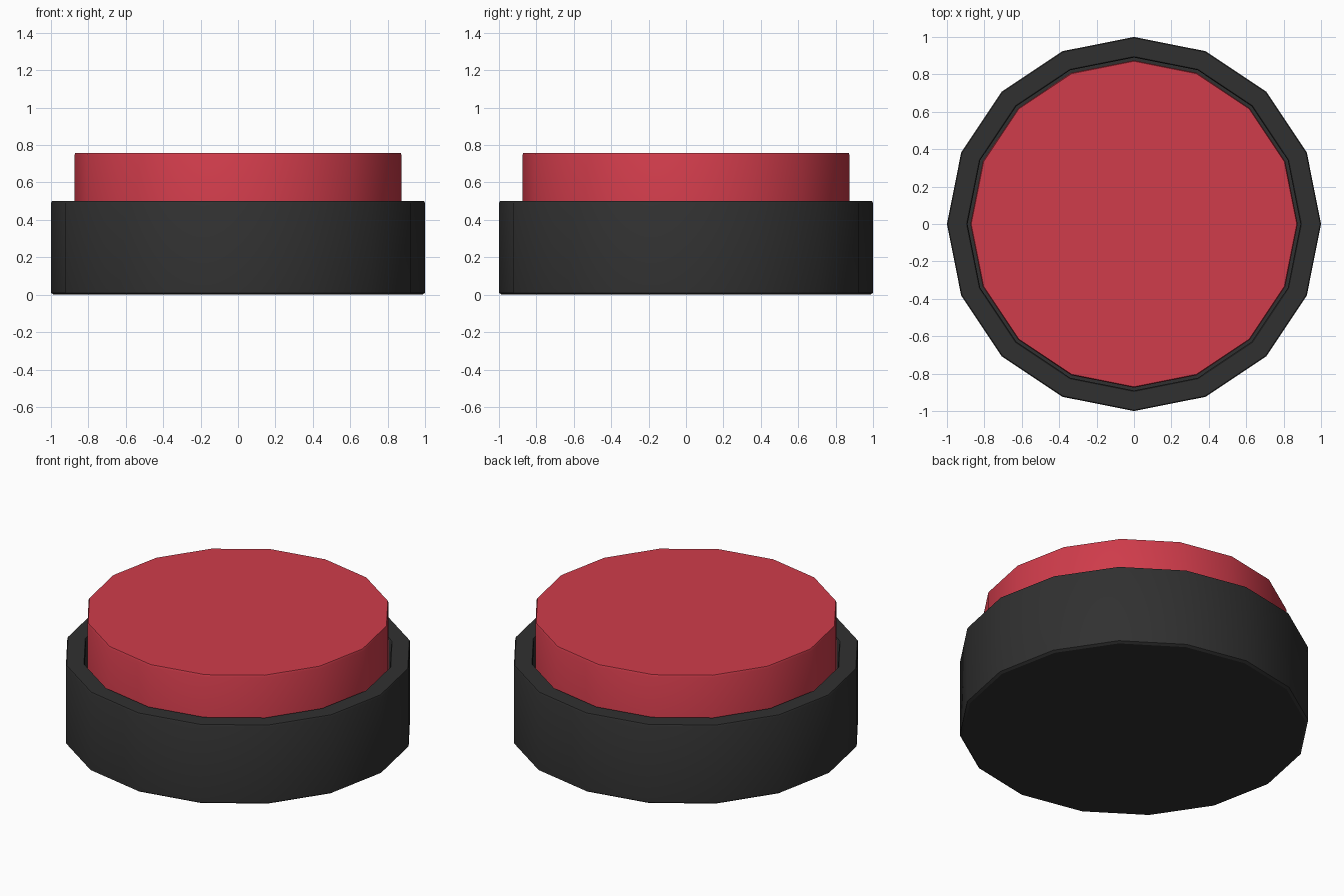
import bpy, bmesh
from math import cos, sin, pi, radians

if "Cube" in bpy.data.objects:
    bpy.data.objects.remove(bpy.data.objects["Cube"])

SIDES = 16


def lathe(name, profile, color):
    """Turn an (radius, z) profile, closed by end caps, around z."""
    bm = bmesh.new()
    rings = [[bm.verts.new((r * cos(2 * pi * i / SIDES), r * sin(2 * pi * i / SIDES), z))
              for i in range(SIDES)] for r, z in profile]
    for a, b in zip(rings, rings[1:]):
        for i in range(SIDES):
            j = (i + 1) % SIDES
            bm.faces.new((a[i], a[j], b[j], b[i]))
    bm.faces.new(rings[0][::-1])
    bm.faces.new(rings[-1])
    bmesh.ops.recalc_face_normals(bm, faces=bm.faces)
    mesh = bpy.data.meshes.new(name)
    bm.to_mesh(mesh)
    bm.free()
    obj = bpy.data.objects.new(name, mesh)
    bpy.context.collection.objects.link(obj)
    mat = bpy.data.materials.new(name + "_material")
    mat.diffuse_color = color
    mat.use_nodes = True
    mat.node_tree.nodes["Principled BSDF"].inputs["Base Color"].default_value = mat.diffuse_color
    mesh.materials.append(mat)
    bpy.ops.object.select_all(action='DESELECT')
    obj.select_set(True)
    bpy.context.view_layer.objects.active = obj
    bpy.ops.object.shade_smooth_by_angle(angle=radians(30))
    return obj


# Dark housing with a recess for the button
lathe("housing", [(0.985, 0), (1, 0.01), (1, 0.49), (0.995, 0.5), (0.895, 0.5),
                  (0.89, 0.49), (0.89, 0.25)], (0.03, 0.03, 0.03, 1))

# Red push button sitting in the recess
lathe("push_button", [(0.875, 0.26), (0.875, 0.745), (0.87, 0.757)], (0.63, 0.045, 0.07, 1))
